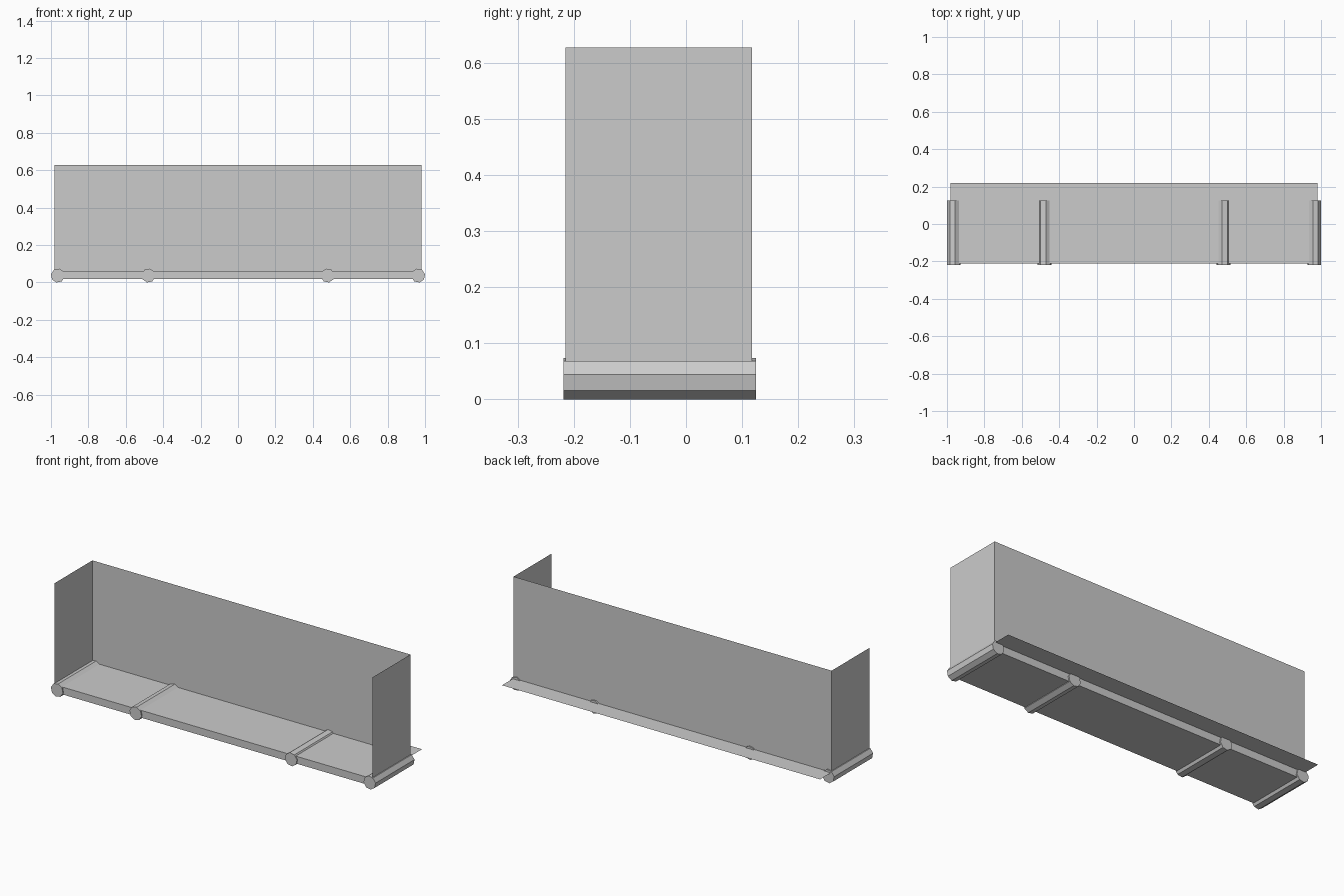
import bpy
import math

cube = bpy.data.objects.get("Cube")
if cube:
    bpy.data.objects.remove(cube)

grey = bpy.data.materials.new("plain grey")
grey.use_nodes = True
GREY = (0.6, 0.6, 0.6, 1)
grey.diffuse_color = GREY
grey.node_tree.nodes["Principled BSDF"].inputs["Base Color"].default_value = GREY

X_WALL, Y_FRONT, Y_BACK = 0.98, -0.215, 0.118
Z_LOW, Z_DECK, Z_TOP = 0.019, 0.06, 0.627
ROD_R, ROD_Z = 0.0375, 0.0368


def make(name, verts, faces):
    mesh = bpy.data.meshes.new(name)
    mesh.from_pydata(verts, [], faces)
    mesh.materials.append(grey)
    obj = bpy.data.objects.new(name, mesh)
    bpy.context.collection.objects.link(obj)
    return obj


def prism(name, profile, y0, y1):
    """Extrude an anticlockwise (x, z) profile from y0 to y1."""
    n = len(profile)
    verts = [(x, y, z) for y in (y0, y1) for x, z in profile]
    faces = [tuple(range(n)), tuple(range(2 * n - 1, n - 1, -1))]
    for i in range(n):
        j = (i + 1) % n
        faces.append((i, i + n, j + n, j))
    return make(name, verts, faces)


# Base slab in two halves meeting at the middle
for side, x0, x1 in (("right", -0.963, 0), ("left", 0, 0.963)):
    prism(side + "_base_slab",
          [(x0, Z_LOW), (x1, Z_LOW), (x1, Z_DECK), (x0, Z_DECK)], -0.212, Y_BACK)

# Eight-sided cross rods, mirrored left and right
for side, s in (("left", 1), ("right", -1)):
    for place, cx in (("outer", 0.9632), ("inner", 0.479)):
        ring = []
        for i in range(8):
            a = math.radians(11.25 + 45 * i)
            ring.append((s * (cx + ROD_R * math.cos(a)), ROD_Z + ROD_R * math.sin(a)))
        prism(f"{side}_{place}_rod", ring[::s], -0.218, 0.125)

# Thin deck sheet that reaches out behind the back wall
z = Z_DECK + 0.0005
make("deck_sheet", [(-X_WALL, -0.212, z), (X_WALL, -0.212, z),
                    (X_WALL, 0.22, z), (-X_WALL, 0.22, z)], [(0, 1, 2, 3)])

# Paper-thin walls: two sides and the back, open at the front
corners = [(-X_WALL, Y_FRONT), (-X_WALL, Y_BACK), (X_WALL, Y_BACK), (X_WALL, Y_FRONT)]
verts = [(x, y, h) for h in (Z_DECK, Z_TOP) for x, y in corners]
make("surround_walls", verts, [(i + 1, i, i + 4, i + 5) for i in range(3)])
